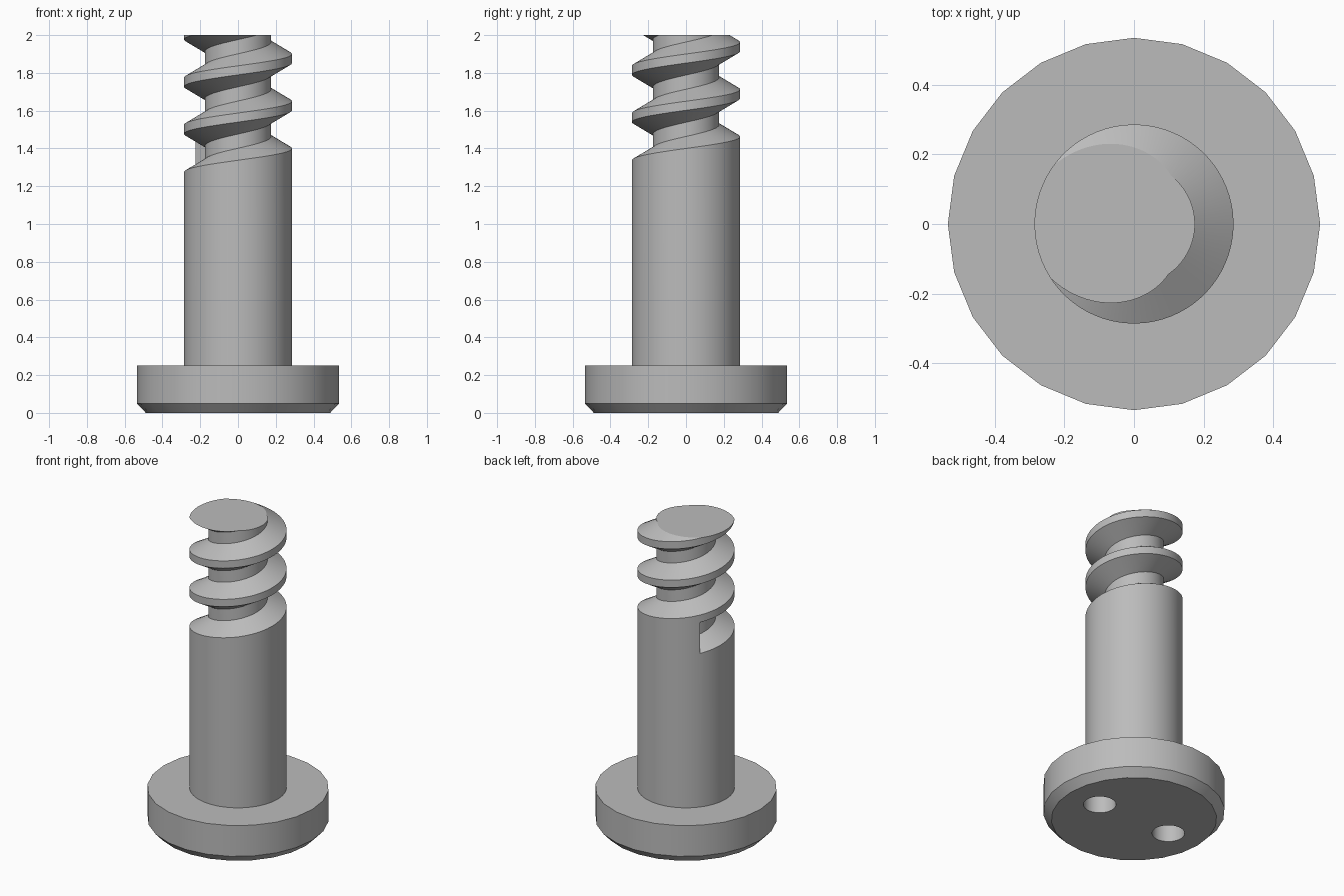
import bpy, bmesh, math
from mathutils import Vector

cube = bpy.data.objects.get("Cube")
if cube:
    bpy.data.objects.remove(cube, do_unlink=True)

HEAD_R, HEAD_BOTTOM_R, HEAD_TOP, CHAMFER = 0.535, 0.488, 0.25, 0.05
SHAFT_R, CORE_R, TOP = 0.286, 0.175, 2.0
PITCH, FLANK, CREST = 0.25, 0.0635, 0.048
START = math.radians(142)      # angle where the thread groove begins
N = 72                         # columns per turn

metal = bpy.data.materials.new("grey metal")
metal.use_nodes = True
grey = (0.5, 0.5, 0.5, 1)
metal.diffuse_color = grey
metal.node_tree.nodes["Principled BSDF"].inputs["Base Color"].default_value = grey


def finish(bm, name):
    bmesh.ops.recalc_face_normals(bm, faces=bm.faces)
    mesh = bpy.data.meshes.new(name)
    bm.to_mesh(mesh)
    bm.free()
    mesh.materials.append(metal)
    ob = bpy.data.objects.new(name, mesh)
    bpy.context.collection.objects.link(ob)
    return ob


def smooth(ob):
    bpy.ops.object.select_all(action='DESELECT')
    ob.select_set(True)
    bpy.context.view_layer.objects.active = ob
    bpy.ops.object.shade_smooth_by_angle(angle=math.radians(30))


def point(radius, angle, z):
    return Vector((radius * math.cos(angle), radius * math.sin(angle), z))


# Head: 24-sided disc with a chamfered underside
bm = bmesh.new()
rings = [[bm.verts.new(point(r, math.tau * i / 24, z)) for i in range(24)]
         for r, z in ((HEAD_BOTTOM_R, 0), (HEAD_R, CHAMFER), (HEAD_R, HEAD_TOP))]
for low, high in zip(rings, rings[1:]):
    for i in range(24):
        k = (i + 1) % 24
        bm.faces.new((low[i], low[k], high[k], high[i]))
bm.faces.new(rings[0])
bm.faces.new(rings[-1])
head = finish(bm, "head")

# Two blind spanner holes cut into the underside
for side in (-1, 1):
    bpy.ops.mesh.primitive_cylinder_add(vertices=32, radius=0.096, depth=0.4,
                                        location=(side * 0.264, 0, 0))
    cutter = bpy.context.object
    cutter.name = "hole_cutter"
    cutter.hide_render = True
    cutter.data.materials.append(metal)
    mod = head.modifiers.new("hole", 'BOOLEAN')
    mod.operation = 'DIFFERENCE'
    mod.solver = 'EXACT'
    mod.object = cutter
    bpy.context.view_layer.objects.active = head
    bpy.ops.object.modifier_apply(modifier=mod.name)
    bpy.data.objects.remove(cutter, do_unlink=True)
smooth(head)

# Shaft: plain cylinder whose upper part carries a helical groove
bm = bmesh.new()
first_z = 1.275 + PITCH * (START - math.pi) / math.tau
groove = ((SHAFT_R, 0), (CORE_R, FLANK),
          (CORE_R, PITCH - CREST - FLANK), (SHAFT_R, PITCH - CREST))
steps = N * 5
cols = []
for j in range(steps + 1):
    turn = j / N
    cols.append([bm.verts.new(point(r, START + math.tau * turn,
                                    first_z + PITCH * turn + dz))
                 for r, dz in groove])
for j in range(steps):
    a, b = cols[j], cols[j + 1]
    for k in range(3):                       # lower flank, core, upper flank
        bm.faces.new((a[k], b[k], b[k + 1], a[k + 1]))
    if j + 1 + N <= steps:                   # crest up to the next turn
        bm.faces.new((a[3], b[3], cols[j + 1 + N][0], cols[j + N][0]))
bm.faces.new(cols[0])                        # step where the groove begins

# Plain cylinder wall below the groove
base = [bm.verts.new(point(SHAFT_R, START + math.tau * j / N, HEAD_TOP)) for j in range(N)]
for j in range(N - 1):
    bm.faces.new((base[j], base[j + 1], cols[j + 1][0], cols[j][0]))
bm.faces.new((base[-1], base[0], cols[0][0], cols[0][3], cols[N][0], cols[N - 1][0]))

# Flat cut across the thread at the top
cut = bmesh.ops.bisect_plane(bm, geom=bm.verts[:] + bm.edges[:] + bm.faces[:],
                             plane_co=(0, 0, TOP), plane_no=(0, 0, 1), clear_outer=True)
rim = [e for e in cut["geom_cut"] if isinstance(e, bmesh.types.BMEdge)]
bmesh.ops.contextual_create(bm, geom=rim)
shaft = finish(bm, "threaded_shaft")
smooth(shaft)
